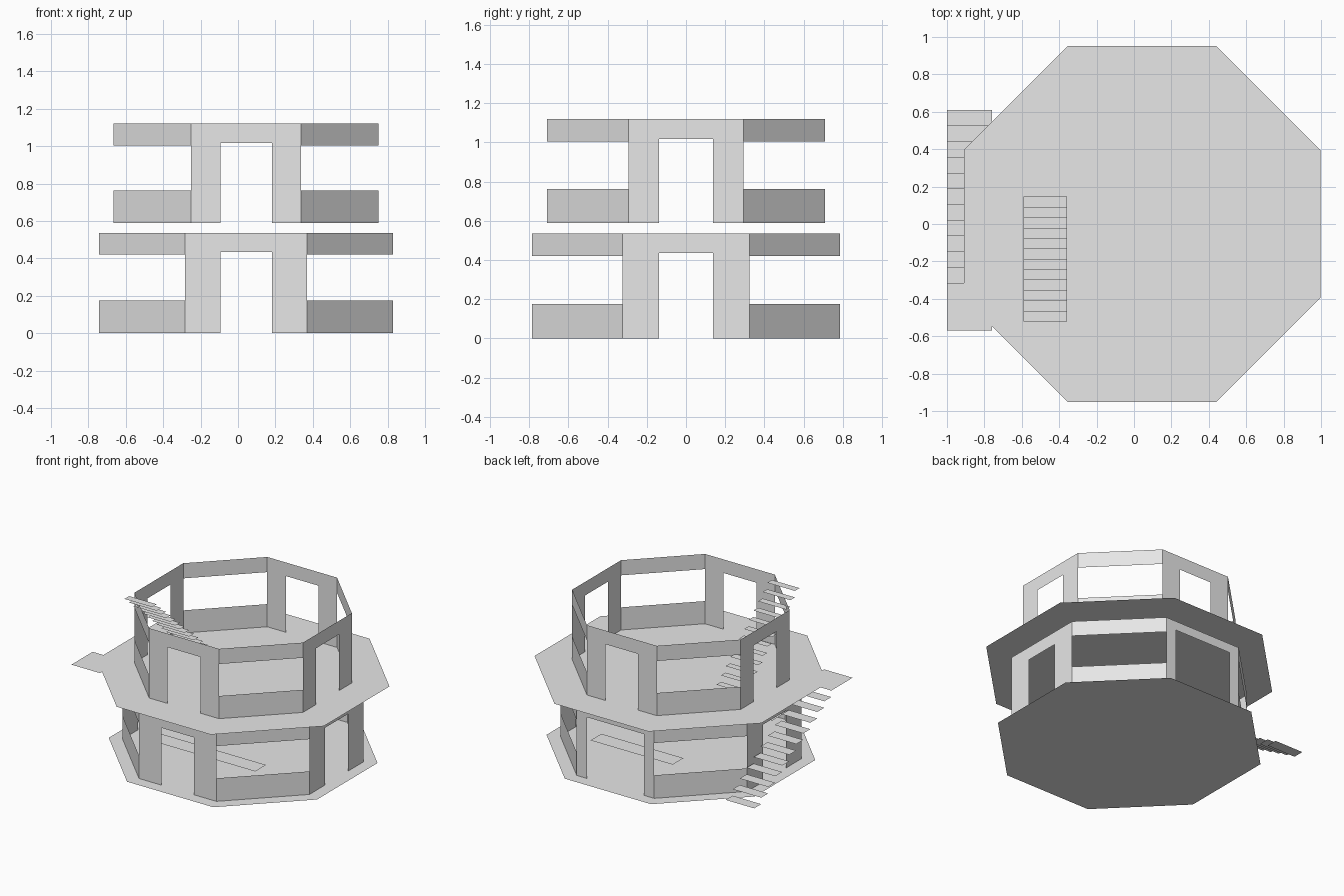
import bpy
from math import pi, tan
from mathutils import Matrix, Vector

cube = bpy.data.objects.get("Cube")
if cube:
    bpy.data.objects.remove(cube, do_unlink=True)

CX = 0.043             # tower axis
STOREY = 0.59          # floor to floor height
RISE = STOREY / 12     # height of one step
T = tan(pi / 8)        # half side of an octagon with apothem 1

grey = bpy.data.materials.new("plain_grey")
grey.use_nodes = True
grey.diffuse_color = (0.8, 0.8, 0.8, 1)
grey.node_tree.nodes["Principled BSDF"].inputs["Base Color"].default_value = (0.8, 0.8, 0.8, 1)


def build(name, polygons):
    """One object made of flat sheets, each a list of points."""
    verts, faces = [], []
    for poly in polygons:
        faces.append(list(range(len(verts), len(verts) + len(poly))))
        verts += [tuple(p) for p in poly]
    mesh = bpy.data.meshes.new(name)
    mesh.from_pydata(verts, [], faces)
    mesh.materials.append(grey)
    obj = bpy.data.objects.new(name, mesh)
    bpy.context.collection.objects.link(obj)
    return obj


def sheet(x0, x1, y0, y1, z):
    return [(x0, y0, z), (x1, y0, z), (x1, y1, z), (x0, y1, z)]


def octagon(name, apothem, z):
    start = Vector((apothem, apothem * T, z))
    build(name, [[Matrix.Rotation(i * pi / 4, 3, 'Z') @ start + Vector((CX, 0, 0))
                  for i in range(8)]])


def wall(name, profile_list, side, apothem, z):
    """Stand flat (across, up) profiles on one side of the octagon."""
    turn = Matrix.Rotation(side * pi / 4, 3, 'Z')
    build(name, [[turn @ Vector((u, -apothem, z + v)) + Vector((CX, 0, 0))
                  for u, v in prof] for prof in profile_list])


def doorway(half, height, door, door_top):
    return [[(-half, 0), (-door, 0), (-door, door_top), (door, door_top),
             (door, 0), (half, 0), (half, height), (-half, height)]]


def window(half, height, sill, head):
    return [[(-half, a), (half, a), (half, b), (-half, b)]
            for a, b in ((0, sill), (head, height))]


# Floors
octagon("ground_floor", 0.875, 0)
octagon("upper_floor", 0.953, STOREY)

# Walls: doors on the straight sides, open window bands on the diagonals
storeys = (("lower", 0.785, 0, 0.535, 0.435, 0.175, 0.42),
           ("upper", 0.708, STOREY, 0.53, 0.427, 0.172, 0.415))
for label, apothem, z, height, door_top, sill, head in storeys:
    half = apothem * T
    for side in range(8):
        if side % 2:
            shape, kind = window(half, height, sill, head), "window_wall"
        elif label == "lower" and side == 4:
            shape, kind = doorway(half, height, 0.24, 0.465), "wide_door_wall"
        else:
            shape, kind = doorway(half, height, 0.1375, door_top), "door_wall"
        wall(f"{label}_{kind}_{side}", shape, side, apothem, z)


# Stairs of loose flat treads climbing towards the front
def stairs(name, x0, x1, y_start, tread, count, z):
    build(name, [sheet(x0, x1, y_start - (i + 1) * tread, y_start - i * tread,
                       z + (i + 1) * RISE) for i in range(count)])


stairs("outer_stairs", -1.0, -0.76, 0.61, 0.0841, 11, 0)
stairs("inner_stairs", -0.59, -0.357, 0.146, 0.0555, 12, STOREY)

# Landing that joins the outer stairs to the upper floor
build("landing", [[(-1, -0.57, STOREY), (-0.76, -0.57, STOREY), (-0.76, -0.544, STOREY),
                   (-0.91, -0.394, STOREY), (-0.91, -0.315, STOREY), (-1, -0.315, STOREY)]])

# Counters inside the ground floor
build("front_counter", [sheet(CX - 0.48, CX + 0.48, -0.54, -0.41, 0.175)])
build("back_counter", [sheet(CX - 0.33, CX + 0.36, 0.44, 0.57, 0.175)])
